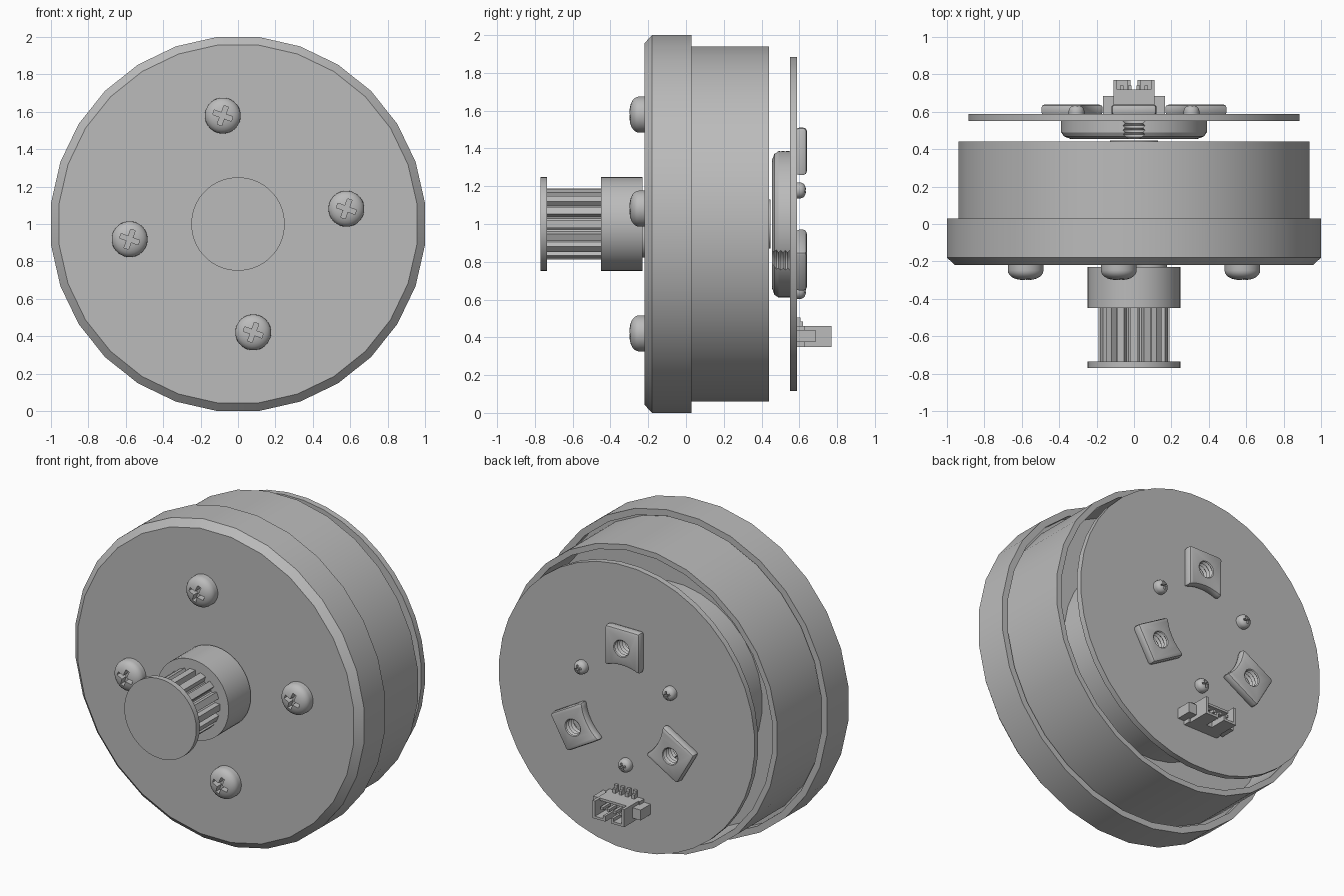
import bpy, bmesh
from math import sin, cos, pi, radians, sqrt

cube = bpy.data.objects.get("Cube")
if cube:
    bpy.data.objects.remove(cube, do_unlink=True)

grey = bpy.data.materials.new("plain grey")
grey.use_nodes = True
GREY = (0.5, 0.5, 0.5, 1)
grey.diffuse_color = GREY
grey.node_tree.nodes["Principled BSDF"].inputs["Base Color"].default_value = GREY

AXIS_Z = 1.0


def finish(name, bm):
    bmesh.ops.recalc_face_normals(bm, faces=bm.faces)
    mesh = bpy.data.meshes.new(name)
    bm.to_mesh(mesh)
    bm.free()
    mesh.materials.append(grey)
    ob = bpy.data.objects.new(name, mesh)
    bpy.context.collection.objects.link(ob)
    return ob


def select(ob):
    bpy.ops.object.select_all(action="DESELECT")
    ob.select_set(True)
    bpy.context.view_layer.objects.active = ob


def smooth(ob, angle=32):
    select(ob)
    bpy.ops.object.shade_smooth_by_angle(angle=radians(angle))
    return ob


def loft(name, rings):
    """Skin equal-length rings of points and cap both ends."""
    bm = bmesh.new()
    loops = [[bm.verts.new(p) for p in ring] for ring in rings]
    n = len(loops[0])
    for a, b in zip(loops, loops[1:]):
        for i in range(n):
            j = (i + 1) % n
            bm.faces.new((a[i], a[j], b[j], b[i]))
    bm.faces.new(loops[0])
    bm.faces.new(loops[-1])
    return finish(name, bm)


def lathe(name, profile, sides, at=(0, 0)):
    """Turn (radius, y) pairs about a line parallel to y."""
    turns = [(i + 0.5) * 2 * pi / sides for i in range(sides)]
    return loft(name, [[(at[0] + r * sin(t), y, AXIS_Z + at[1] + r * cos(t)) for t in turns]
                       for r, y in profile])


def prism(name, outline, y0, y1, turn=0, at=(0, 0)):
    """Extrude an (across, up) outline along y, turned about y."""
    c, s = cos(turn), sin(turn)
    flat = [(at[0] + u * c + v * s, AXIS_Z + at[1] + v * c - u * s) for u, v in outline]
    return loft(name, [[(x, y, z) for x, z in flat] for y in (y0, y1)])


def box(name, x0, x1, y0, y1, z0, z1):
    z0, z1 = z0 - AXIS_Z, z1 - AXIS_Z
    return prism(name, [(x0, z0), (x1, z0), (x1, z1), (x0, z1)], y0, y1)


def apply_modifier(ob, kind, **settings):
    mod = ob.modifiers.new(kind.title(), kind)
    for key, value in settings.items():
        setattr(mod, key, value)
    select(ob)
    bpy.ops.object.modifier_apply(modifier=mod.name)


def cut(ob, cutter):
    apply_modifier(ob, "BOOLEAN", operation="DIFFERENCE", solver="EXACT", object=cutter)
    bpy.data.objects.remove(cutter, do_unlink=True)


def polar(radius, degrees):
    return radius * sin(radians(degrees)), radius * cos(radians(degrees))


def thread_cutter(at):
    ridges = [(0.048 if i % 2 else 0.06, 0.43 + i * 0.012) for i in range(20)]
    return lathe("thread_cutter", ridges, 20, at)


def pan_screw(name, at, base, out, radius, height, turn):
    """Domed head with a cross recess; out is the y direction it faces."""
    dome = [(radius, base - out * 0.01), (radius, base + out * height * 0.35)]
    for i in range(1, 7):
        t = i * pi / 13
        dome.append((radius * cos(t) ** 0.8, base + out * height * (0.35 + 0.65 * sin(t))))
    head = lathe(name, dome, 28, at)
    arm, half = radius * 0.55, radius * 0.13
    cross = []
    for k in range(4):
        c, s = cos(k * pi / 2), sin(k * pi / 2)
        cross += [(u * c - v * s, u * s + v * c) for u, v in ((half, half), (half, arm), (-half, arm))]
    cut(head, prism("cross_cutter", cross, base + out * height * 0.45,
                    base + out * height * 1.5, turn, at))
    return smooth(head)


# Front cover with a chamfered edge and a shallow groove around the can
smooth(lathe("front_cover", [(0.963, -0.22), (1.006, -0.18), (1.006, 0.03),
                             (0.966, 0.03), (0.966, -0.02)], 28))

# Open rear can with core and shaft end inside
smooth(lathe("rear_can", [(0.945, -0.05), (0.945, 0.44), (0.91, 0.44), (0.91, 0.1)], 28))
smooth(lathe("core", [(0.6, 0.09), (0.6, 0.38)], 32))
smooth(lathe("shaft_end", [(0.13, 0.3), (0.13, 0.447)], 32))

# Output boss, toothed pulley and end flange
smooth(lathe("front_boss", [(0.25, -0.23), (0.25, -0.45)], 48))
teeth = 16
outline = []
for i in range(teeth):
    for r, part in ((0.19, -0.27), (0.19, 0.27), (0.158, 0.36), (0.152, 0.5), (0.158, 0.64)):
        t = (i + part) * 2 * pi / teeth
        outline.append((r * sin(t), r * cos(t)))
smooth(prism("pulley_teeth", outline, -0.74, -0.44))
smooth(lathe("pulley_flange", [(0.25, -0.735), (0.25, -0.77)], 48))

# Cover screws
for k in range(4):
    pan_screw(f"cover_screw_{k + 1}", polar(0.585, 82 + 90 * k), -0.22, -1, 0.096, 0.08, radians(20))

# Circuit board and the hub that carries it
hub = lathe("board_hub", [(0.34, 0.455), (0.375, 0.468), (0.39, 0.49), (0.39, 0.552)], 48)
board = lathe("circuit_board", [(0.888, 0.55), (0.888, 0.587)], 40)

# Threaded blocks, each with an inner side hollowed around the axis
for k in range(3):
    angle = 120 * k
    hole = polar(0.39, angle)
    outline = [(0.12, 0.51), (-0.12, 0.51)]
    for i in range(9):
        u = -0.12 + 0.03 * i
        outline.append((u, sqrt(0.28 ** 2 - u * u)))
    block = prism(f"threaded_block_{k + 1}", outline, 0.58, 0.64, radians(angle))
    apply_modifier(block, "BEVEL", width=0.018, segments=2, limit_method="ANGLE",
                   angle_limit=radians(40))
    for part in (block, hub, board):
        cut(part, thread_cutter(hole))
    smooth(block)
smooth(hub)
smooth(board)

# Small board screws
for k in range(3):
    pan_screw(f"board_screw_{k + 1}", polar(0.355, 60 + 120 * k), 0.587, 1, 0.042, 0.048, 0.3)

# Cable connector: open housing with side ears, contacts and solder legs
box("connector_base", -0.12, 0.12, 0.58, 0.63, 0.35, 0.46)
box("connector_floor", -0.11, 0.11, 0.63, 0.665, 0.35, 0.46)
box("connector_top_wall", -0.11, 0.11, 0.66, 0.72, 0.445, 0.46)
for side, s in (("left", 1), ("right", -1)):
    def pair(name, near, far, *rest):
        box(f"{side}_{name}", *sorted((s * near, s * far)), *rest)
    pair("connector_wall", 0.092, 0.11, 0.62, 0.77, 0.35, 0.46)
    pair("connector_lip", 0.02, 0.1, 0.66, 0.77, 0.35, 0.365)
    pair("connector_rib", 0.02, 0.035, 0.66, 0.77, 0.36, 0.385)
    pair("connector_ear", 0.11, 0.165, 0.58, 0.685, 0.375, 0.44)
for k in range(4):
    x = -0.066 + 0.044 * k
    box(f"contact_{k + 1}", x - 0.009, x + 0.009, 0.66, 0.74, 0.4, 0.418)
    box(f"solder_leg_{k + 1}", x - 0.01, x + 0.01, 0.58, 0.605, 0.45, 0.505)
    box(f"leg_bend_{k + 1}", x - 0.01, x + 0.01, 0.6, 0.62, 0.45, 0.485)
